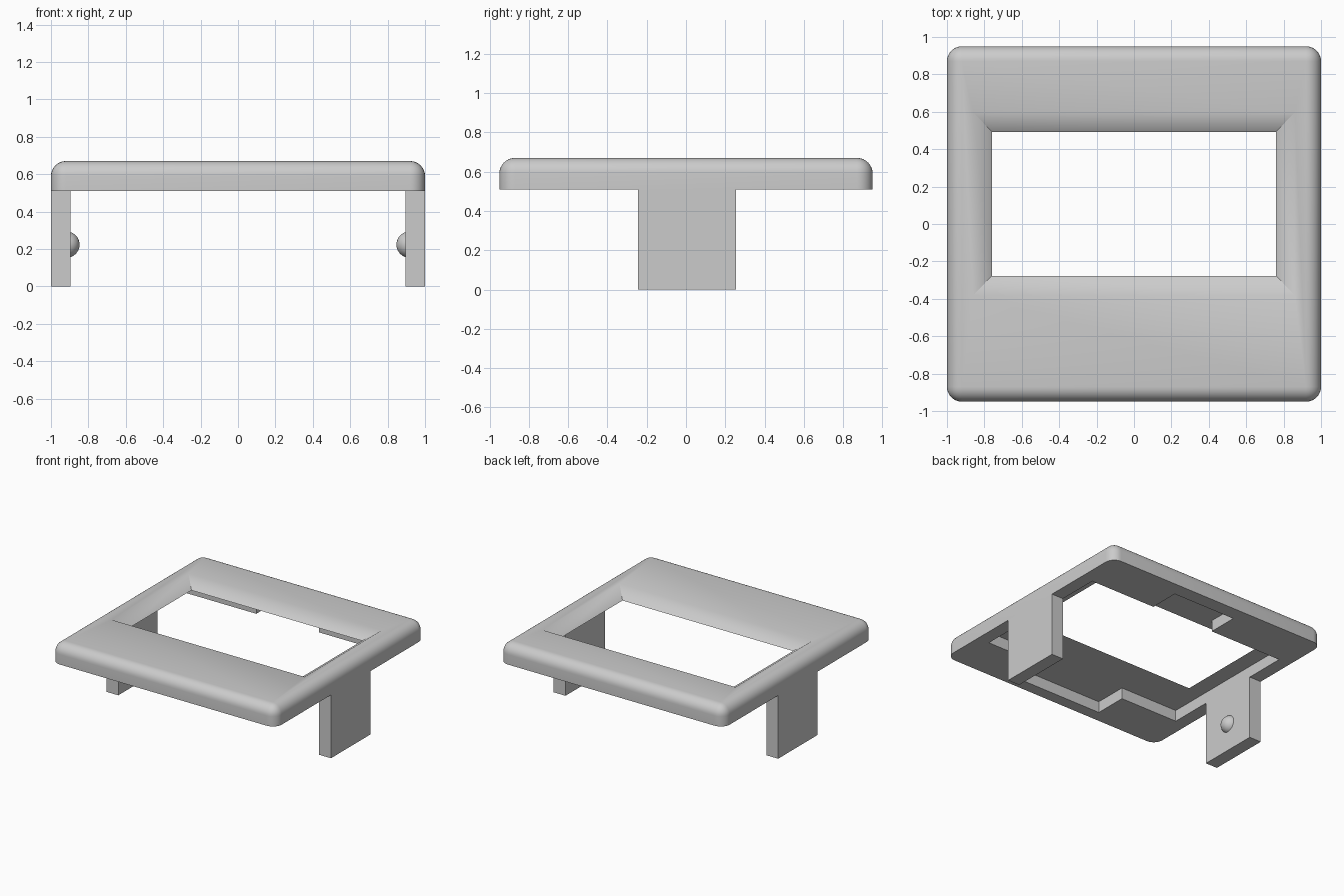
import bpy
import bmesh
import math
from mathutils import Matrix, Vector

cube = bpy.data.objects.get("Cube")
if cube:
    bpy.data.objects.remove(cube, do_unlink=True)

grey = bpy.data.materials.new("plain grey")
grey.use_nodes = True
GREY = (0.6, 0.6, 0.6, 1)
grey.diffuse_color = GREY
grey.node_tree.nodes["Principled BSDF"].inputs["Base Color"].default_value = GREY

RIM_Z, CEILING_Z, TOP_Z = 0.51, 0.60, 0.67
ARM_INNER = 0.895


def add_object(name, bm):
    bmesh.ops.recalc_face_normals(bm, faces=bm.faces)
    mesh = bpy.data.meshes.new(name)
    bm.to_mesh(mesh)
    bm.free()
    mesh.materials.append(grey)
    obj = bpy.data.objects.new(name, mesh)
    bpy.context.collection.objects.link(obj)
    return obj


def box(lo, hi):
    lo, hi = Vector(lo), Vector(hi)
    bm = bmesh.new()
    size = Matrix.Diagonal((*(hi - lo), 1))
    bmesh.ops.create_cube(bm, size=1, matrix=Matrix.Translation((lo + hi) / 2) @ size)
    return bm


def smooth(obj):
    bpy.ops.object.select_all(action="DESELECT")
    obj.select_set(True)
    bpy.context.view_layer.objects.active = obj
    bpy.ops.object.shade_smooth_by_angle(angle=math.radians(35))


def cut(obj, cutter):
    cutter.hide_render = True
    mod = obj.modifiers.new("cut", "BOOLEAN")
    mod.operation = "DIFFERENCE"
    mod.solver = "EXACT"
    mod.object = cutter
    bpy.context.view_layer.objects.active = obj
    bpy.ops.object.modifier_apply(modifier=mod.name)
    bpy.data.objects.remove(cutter, do_unlink=True)


# Plate with rounded upright corners and rounded top edge
bm = box((-1, -0.95, RIM_Z), (1, 0.95, TOP_Z))
rounded = [e for e in bm.edges if max(v.co.z for v in e.verts) > TOP_Z - 0.01]
bmesh.ops.bevel(bm, geom=rounded, offset=0.08, offset_type="OFFSET",
                segments=8, profile=0.5, affect="EDGES", clamp_overlap=True)
frame = add_object("frame", bm)

# Shallow pocket underneath, with a notch at front and back
pocket_boxes = {
    "pocket_cutter": ((-ARM_INNER, -0.59), (ARM_INNER, 0.59)),
    "front_notch_cutter": ((-0.38, -0.855), (0.38, -0.5)),
    "back_notch_cutter": ((-0.25, 0.5), (0.31, 0.835)),
}
for name, (lo, hi) in pocket_boxes.items():
    cut(frame, add_object(name, box((*lo, 0.4), (*hi, CEILING_Z))))

# Window with sloping sides, widening upward
bm = box((-1, -1, CEILING_Z - 0.02), (1, 1, TOP_Z + 0.02))
for v in bm.verts:
    t = (v.co.z - CEILING_Z) / (TOP_Z - CEILING_Z)
    v.co.x *= 0.76 + 0.1 * t
    v.co.y = 0.108 + v.co.y * (0.385 + 0.105 * t)
cut(frame, add_object("window_cutter", bm))
smooth(frame)

# Side arms with a round snap bump on each inner face
for side, s in (("left", 1), ("right", -1)):
    x0, x1 = sorted((s * ARM_INNER, s))
    add_object(side + "_arm", box((x0, -0.245, 0), (x1, 0.255, RIM_Z)))

    bm = bmesh.new()
    bmesh.ops.create_uvsphere(bm, u_segments=32, v_segments=16, radius=0.07,
                              matrix=Matrix.Translation((s * 0.917, 0.005, 0.223)))
    bmesh.ops.bisect_plane(bm, geom=bm.verts[:] + bm.edges[:] + bm.faces[:],
                           plane_co=(s * ARM_INNER, 0, 0), plane_no=(s, 0, 0),
                           clear_outer=True)
    smooth(add_object(side + "_snap_bump", bm))
